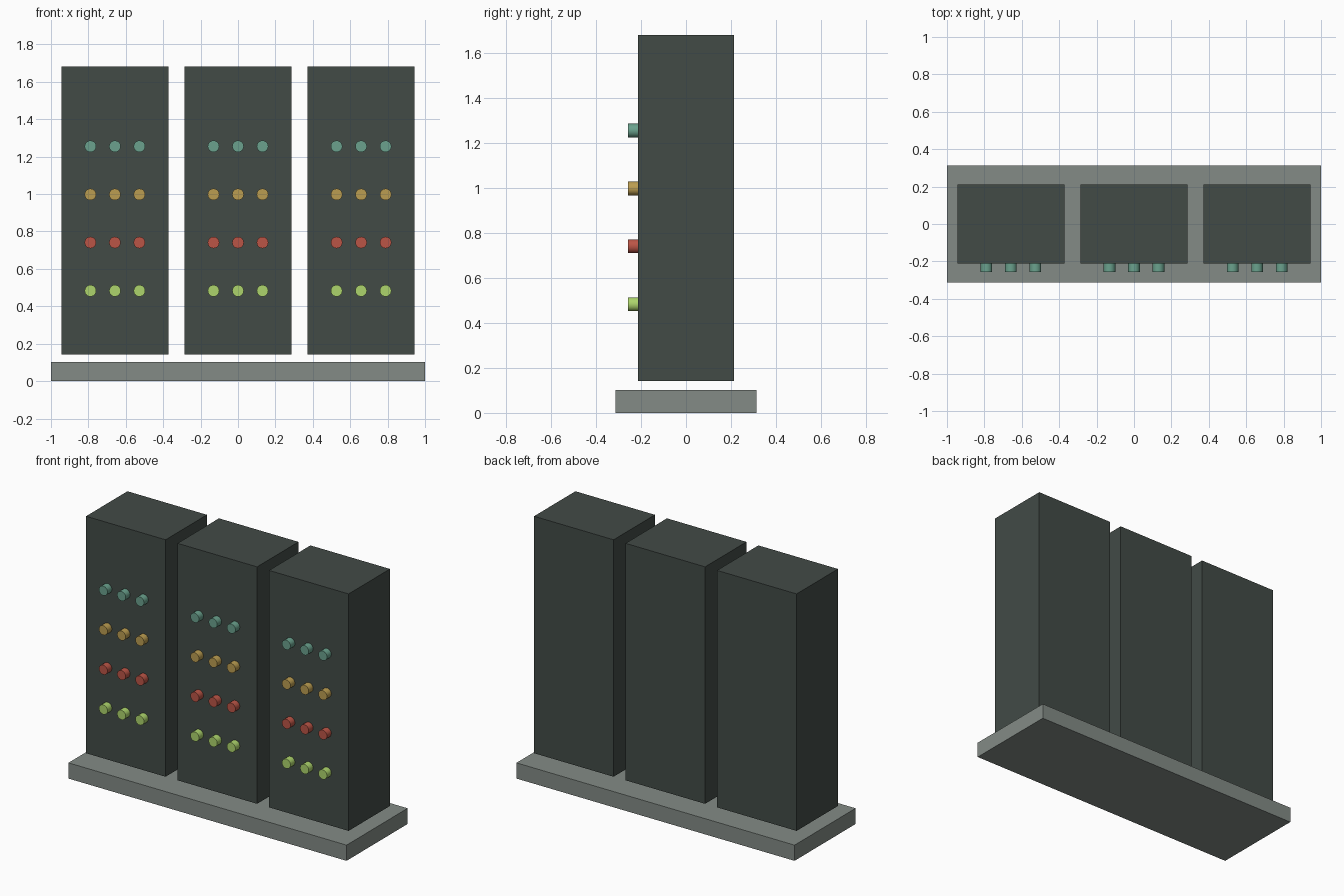
import bpy, math

if "Cube" in bpy.data.objects:
    bpy.data.objects.remove(bpy.data.objects["Cube"])


def material(name, rgb):
    # sRGB 0-255 to linear viewport colour
    m = bpy.data.materials.new(name)
    m.diffuse_color = [(c / 255) ** 2.2 for c in rgb] + [1]
    m.use_nodes = True
    m.node_tree.nodes["Principled BSDF"].inputs["Base Color"].default_value = m.diffuse_color
    return m


def box(name, center, size, mat):
    bpy.ops.mesh.primitive_cube_add(size=1, location=center)
    ob = bpy.context.object
    ob.name = name
    ob.scale = size
    bpy.ops.object.transform_apply(location=False, rotation=False, scale=True)
    ob.data.materials.append(mat)


def knob(name, x, z, mat):
    # short round button sticking out of the cabinet front
    bpy.ops.mesh.primitive_cylinder_add(
        vertices=24, radius=0.031, depth=0.045,
        location=(x, -0.235, z), rotation=(math.pi / 2, 0, 0))
    ob = bpy.context.object
    ob.name = name
    ob.data.materials.append(mat)
    bpy.ops.object.shade_smooth_by_angle(angle=math.radians(30))


plinth_mat = material("plinth_grey", (130, 138, 133))
cabinet_mat = material("cabinet_dark", (68, 76, 72))

# button rows: height and colour
rows = [
    (1.255, material("teal", (106, 160, 140))),
    (0.998, material("amber", (186, 156, 82))),
    (0.741, material("red", (186, 86, 72))),
    (0.483, material("lime", (172, 212, 108))),
]

# plinth
box("plinth", (0, 0, 0.051), (2, 0.627, 0.102), plinth_mat)

# three cabinets hovering just above the plinth, each with a grid of buttons
for i, cx in enumerate((-0.658, 0, 0.658)):
    box(f"cabinet_{i + 1}", (cx, 0, 0.911), (0.572, 0.425, 1.54), cabinet_mat)
    for z, mat in rows:
        for j in (-1, 0, 1):
            knob(f"button_{mat.name}_{i + 1}_{j + 2}", cx + j * 0.131, z, mat)
